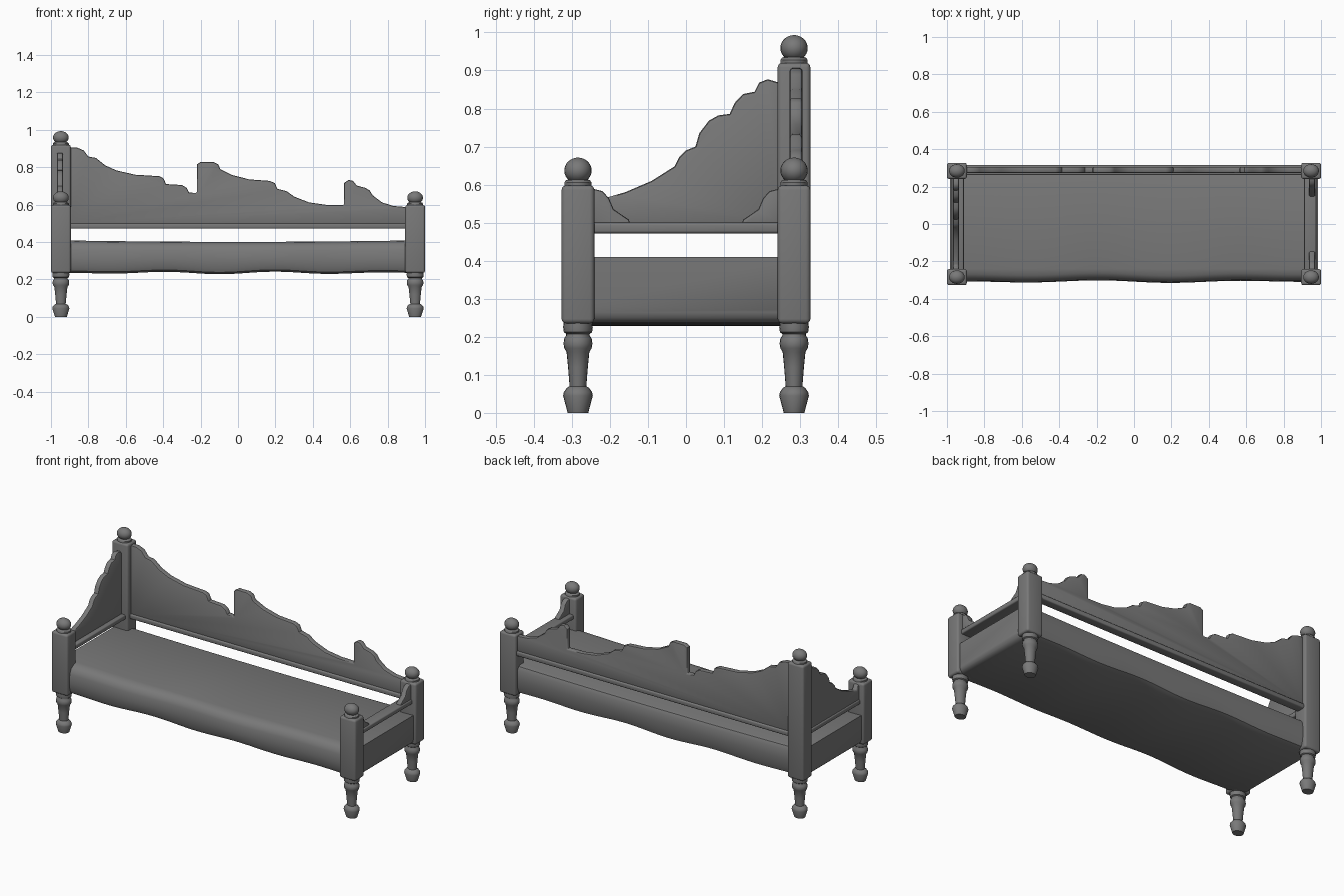
import bpy, bmesh, math
from mathutils import Vector

if "Cube" in bpy.data.objects:
    bpy.data.objects.remove(bpy.data.objects["Cube"])

DARK = bpy.data.materials.new("dark_wood")
DARK.diffuse_color = (.19, .19, .19, 1)
DARK.use_nodes = True
DARK.node_tree.nodes["Principled BSDF"].inputs["Base Color"].default_value = DARK.diffuse_color


def finish(bm, name, bevel=0.0, segs=3, min_angle=50, smooth=40):
    bmesh.ops.recalc_face_normals(bm, faces=bm.faces)
    if bevel:
        edges = [e for e in bm.edges
                 if len(e.link_faces) == 2 and e.calc_face_angle() > math.radians(min_angle)]
        bmesh.ops.bevel(bm, geom=edges, offset=bevel, segments=segs, profile=0.5,
                        affect='EDGES', clamp_overlap=True)
    me = bpy.data.meshes.new(name)
    bm.to_mesh(me)
    bm.free()
    me.materials.append(DARK)
    ob = bpy.data.objects.new(name, me)
    bpy.context.collection.objects.link(ob)
    bpy.ops.object.select_all(action='DESELECT')
    ob.select_set(True)
    bpy.context.view_layer.objects.active = ob
    bpy.ops.object.shade_smooth_by_angle(angle=math.radians(smooth))
    return ob


def box(name, lo, hi, bevel):
    bm = bmesh.new()
    bmesh.ops.create_cube(bm, size=1)
    for v in bm.verts:
        v.co = Vector([lo[i] + (v.co[i] + 0.5) * (hi[i] - lo[i]) for i in range(3)])
    return finish(bm, name, bevel)


def skin(bm, rings):
    # closed rings joined into a capped tube
    n = len(rings[0])
    for a, b in zip(rings, rings[1:]):
        for i in range(n):
            j = (i + 1) % n
            bm.faces.new((a[i], a[j], b[j], b[i]))
    bm.faces.new(rings[0])
    bm.faces.new(rings[-1])


def lathe(name, profile, x, y, z, sides=20, sx=1.17):
    # turned shape, slightly wider along x than y
    bm = bmesh.new()
    skin(bm, [[bm.verts.new((x + sx * r * math.cos(2 * math.pi * i / sides),
                             y + r * math.sin(2 * math.pi * i / sides), z + h))
               for i in range(sides)] for r, h in profile])
    return finish(bm, name)


def panel(name, outline, axis, lo, hi, bevel=0.008):
    # outline (u, z) extruded across its thickness; axis is the thickness axis
    bm = bmesh.new()
    skin(bm, [[bm.verts.new((u, t, z) if axis == 'y' else (t, u, z)) for u, z in outline]
              for t in (lo, hi)])
    return finish(bm, name, bevel, 2, 70)


# Corner posts with turned legs and ball finials; the back left one is tall
LEG = [(.027, 0), (.039, .045), (.037, .055), (.029, .066), (.022, .07), (.026, .12),
       (.030, .16), (.036, .17), (.038, .182), (.036, .196), (.031, .203), (.031, .208),
       (.037, .212), (.039, .225), (.037, .245)]
FINIAL = [(.036, -.01), (.036, .008), (.031, .014), (.022, .016)]
FINIAL += [(max(.036 * math.sin(math.radians(a)), .001), .039 - .034 * math.cos(math.radians(a)))
           for a in range(38, 181, 12)] + [(.001, .073)]
for sx, side in ((-1, "left"), (1, "right")):
    for sy, end in ((-1, "front"), (1, "back")):
        x, y = sx * .947, sy * .284
        top = .92 if (sx, sy) == (-1, 1) else .598
        tag = f"{end}_{side}"
        box(tag + "_post", (x - .053, y - .043, .235), (x + .053, y + .043, top), .012)
        lathe(tag + "_leg", LEG, x, y, 0)
        lathe(tag + "_finial", FINIAL, x, y, top)

# Upholstered seat body: rounded section swept along x with a wavy front
SECTION = [(-.24, .41), (-.27, .404), (-.292, .388), (-.304, .36), (-.308, .31),
           (-.304, .265), (-.294, .245), (-.27, .235), (.27, .235), (.295, .248),
           (.306, .28), (.308, .33), (.306, .385), (.295, .405), (.28, .41)]
EDGE = [.961, .972, .980, .985]
XS = [-e for e in reversed(EDGE)] + [-.95 + 1.9 * i / 40 for i in range(41)] + EDGE
bm = bmesh.new()
rings = []
for x in XS:
    fade = max(0, 1 - x * x)
    t = max(0, min(1, (abs(x) - .95) / .035))
    lift = .03 * (1 - math.sqrt(1 - t * t))  # rounded lower end edge
    ring = []
    for y, z in SECTION:
        if y < -.25:
            y -= .007 * fade * math.cos((x - .2) * 2 * math.pi / .8)
        if z < .3:
            z -= .007 * math.cos((x - .5) * 2 * math.pi / .6) * fade
            z += lift * (.3 - z) / .065
        else:
            z -= .009 * fade * (z - .3) / .11
        ring.append(bm.verts.new((x, y, z)))
    rings.append(ring)
skin(bm, rings)
finish(bm, "seat")

# Rails between the posts
box("back_rail", (-.91, .262, .472), (.91, .315, .5), .007)
for s, side in ((-1, "left"), (1, "right")):
    xs = sorted((s * .91, s * .975))
    box(side + "_rail", (xs[0], -.26, .472), (xs[1], .26, .5), .007)

# Scrolled backrest, stepping down towards the right
BACK = [(-.91, .49), (-.91, .907), (-.86, .905), (-.825, .89), (-.80, .857), (-.76, .85),
        (-.71, .81), (-.65, .783), (-.55, .76), (-.42, .752), (-.398, .74), (-.385, .71),
        (-.30, .705), (-.275, .69), (-.262, .665), (-.22, .662), (-.22, .815), (-.20, .828),
        (-.13, .828), (-.105, .815), (-.095, .79), (-.03, .758), (.06, .735), (.17, .727),
        (.197, .715), (.21, .685), (.26, .672), (.30, .643), (.38, .612), (.47, .599),
        (.567, .597), (.567, .715), (.59, .732), (.615, .727), (.635, .702), (.68, .69),
        (.705, .675), (.72, .65), (.77, .612), (.83, .593), (.91, .586), (.91, .49)]
panel("backrest", BACK, 'y', .272, .306)

# Scrolled left side panel
LEFT = [(-.255, .49), (-.255, .592), (-.235, .585), (-.222, .562), (-.16, .58), (-.09, .61),
        (-.03, .648), (-.018, .672), (.0, .69), (.025, .70), (.035, .735), (.06, .768),
        (.085, .782), (.115, .786), (.128, .815), (.15, .838), (.18, .844), (.192, .868),
        (.215, .877), (.255, .865), (.255, .49)]
panel("left_side_panel", LEFT, 'x', -.968, -.936)

# Right side corner brackets, leaving the end open
BRACKET = [(.255, .49), (.145, .49), (.15, .508), (.19, .535), (.203, .565), (.22, .583),
           (.255, .592)]
panel("right_back_bracket", BRACKET, 'x', .936, .968, .006)
panel("right_front_bracket", [(-u, z) for u, z in BRACKET], 'x', .936, .968, .006)
